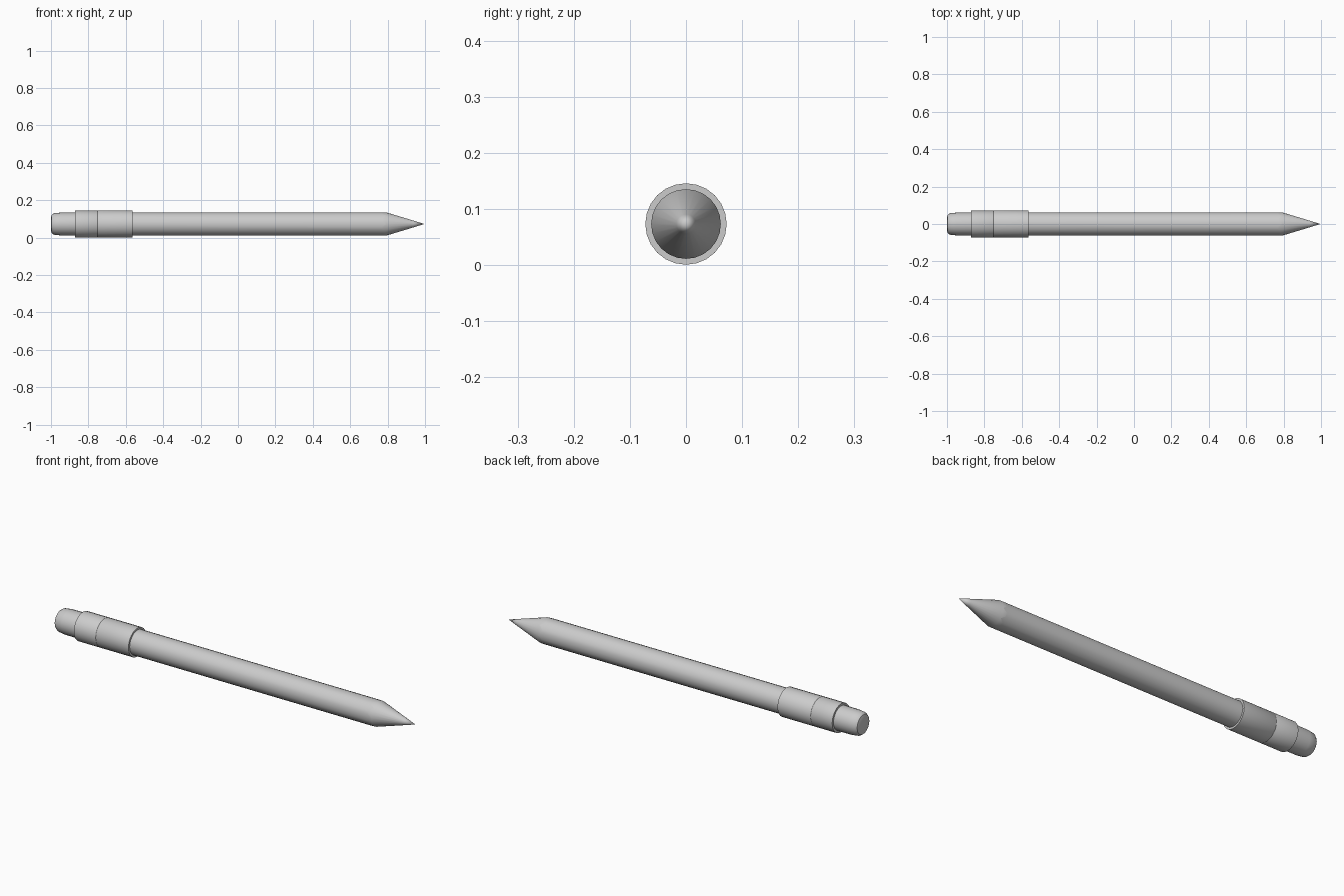
import bpy, bmesh
from math import cos, sin, pi, radians

if "Cube" in bpy.data.objects:
    bpy.data.objects.remove(bpy.data.objects["Cube"])

SIDES = 24
AXIS_Z = 0.073


def lathe(name, profile, wave=None):
    """Spin (x, radius) points about the pencil axis; wave(i) shifts the last ring in x."""
    bm = bmesh.new()
    rings = []
    for k, (x, r) in enumerate(profile):
        if r == 0:
            rings.append([bm.verts.new((x, 0, AXIS_Z))])
            continue
        ring = []
        for i in range(SIDES):
            a = 2 * pi * i / SIDES
            dx = wave(i) if wave and k == len(profile) - 1 else 0
            ring.append(bm.verts.new((x + dx, r * cos(a), AXIS_Z + r * sin(a))))
        rings.append(ring)
    for a, b in zip(rings, rings[1:]):
        for i in range(SIDES):
            j = (i + 1) % SIDES
            quad = [a[i % len(a)], a[j % len(a)], b[j % len(b)], b[i % len(b)]]
            bm.faces.new(list(dict.fromkeys(quad)))
    bmesh.ops.recalc_face_normals(bm, faces=bm.faces)
    mesh = bpy.data.meshes.new(name)
    bm.to_mesh(mesh)
    bm.free()
    obj = bpy.data.objects.new(name, mesh)
    bpy.context.collection.objects.link(obj)
    bpy.ops.object.select_all(action='DESELECT')
    obj.select_set(True)
    bpy.context.view_layer.objects.active = obj
    bpy.ops.object.shade_smooth_by_angle(angle=radians(35))
    return obj


# Eraser with a rounded end
lathe("eraser", [(-1.0, 0), (-1.0, 0.035), (-0.996, 0.049), (-0.985, 0.057),
                 (-0.95, 0.061), (-0.87, 0.0615)])

# Metal ferrule with a fine crimp line
lathe("ferrule", [(-0.872, 0.058), (-0.872, 0.0725), (-0.752, 0.0725), (-0.75, 0.0715),
                  (-0.748, 0.0725), (-0.565, 0.0725), (-0.565, 0.061)])

# Painted shaft with a scalloped sharpened edge
lathe("shaft", [(-0.57, 0.0625), (0.78, 0.0625)],
      wave=lambda i: 0.012 if i % 3 == 0 else -0.008)

# Exposed wood cone
lathe("wood_cone", [(0.765, 0.0621), (0.793, 0.0621), (0.94, 0.0174)])

# Graphite point
lathe("lead_point", [(0.94, 0.0174), (0.997, 0)])
